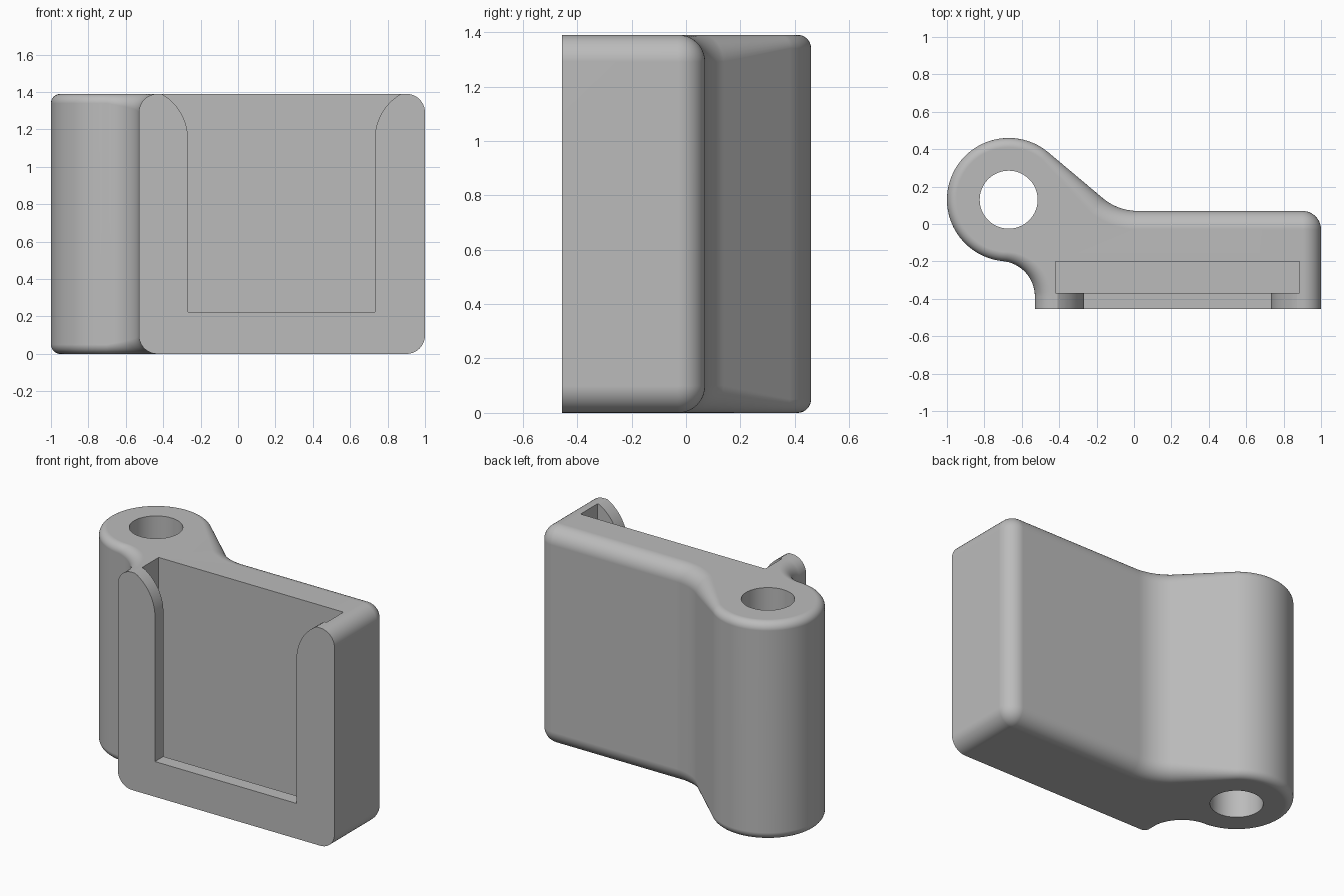
import bpy, bmesh
from math import sin, cos, tan, pi, radians, asin
from mathutils import Vector

cube = bpy.data.objects.get("Cube")
if cube:
    bpy.data.objects.remove(cube)

H = 1.39
FRONT = -0.455
R_PLATE, R_BARREL = 0.099, 0.05
BARREL = Vector((-0.67, 0.13))

grey = bpy.data.materials.new("light grey")
grey.use_nodes = True
grey.diffuse_color = (0.5, 0.5, 0.5, 1)
grey.node_tree.nodes["Principled BSDF"].inputs["Base Color"].default_value = grey.diffuse_color


def make_object(name, bm):
    bmesh.ops.recalc_face_normals(bm, faces=bm.faces)
    mesh = bpy.data.meshes.new(name)
    bm.to_mesh(mesh)
    bm.free()
    mesh.materials.append(grey)
    obj = bpy.data.objects.new(name, mesh)
    bpy.context.collection.objects.link(obj)
    return obj


def arc(center, radius, a0, a1, n, f0, f1, side=1):
    """Outline samples: point, outward normal and edge rounding; side -1 is concave."""
    out = []
    for i in range(n + 1):
        t = i / n
        a = radians(a0 + (a1 - a0) * t)
        d = Vector((cos(a), sin(a)))
        out.append((Vector(center) + d * radius, d * side, f0 + (f1 - f0) * t))
    return out


# Plan outline: plate, sloping web, barrel and concave neck
neck_r = 0.19
neck = Vector((-0.53 - neck_r, 0))
swing = asin((BARREL.x - neck.x) / (0.33 + neck_r))
neck.y = BARREL.y - (0.33 + neck_r) * cos(swing)
swing = swing * 180 / pi
right, left = Vector((1, 0)), Vector((-1, 0))

outline = [(Vector((1, FRONT)), right, R_PLATE)]
outline += arc((0.9, -0.03), 0.1, 0, 90, 12, R_PLATE, R_PLATE)
outline += arc((0.02, 0.36), 0.29, -90, -130, 10, R_PLATE, R_PLATE, -1)
outline += arc(BARREL, 0.33, 50, 270 - swing, 56, R_BARREL, R_BARREL)
outline += arc(neck, neck_r, 90 - swing, 0, 16, R_BARREL, R_PLATE, -1)[1:]
outline += [(Vector((-0.53, FRONT)), right * -1, R_PLATE)]

# Body: stacked outlines with rounded upper and lower rims
bm = bmesh.new()
rings = []
STEPS = 10
for top in (False, True):
    for i in range(STEPS + 1):
        a = pi / 2 * (i / STEPS if not top else 1 - i / STEPS)
        ring = []
        for p, n, r in outline:
            q = p - n * r * (1 - sin(a))
            z = r * (1 - cos(a))
            ring.append(bm.verts.new((q.x, q.y, H - z if top else z)))
        rings.append(ring)
for low, high in zip(rings, rings[1:]):
    for i in range(len(low)):
        j = (i + 1) % len(low)
        bm.faces.new((low[i], low[j], high[j], high[i]))
bm.faces.new(rings[0])
bm.faces.new(rings[-1])
body = make_object("hinge_body", bm)

# Pin hole cutter
bm = bmesh.new()
bmesh.ops.create_cone(bm, cap_ends=True, segments=64, radius1=0.155, radius2=0.155, depth=2)
bmesh.ops.translate(bm, verts=bm.verts, vec=(BARREL.x, BARREL.y, H / 2))
cutters = [make_object("pin_hole_cutter", bm)]


def front_prism(name, points, y0, y1):
    """Extrude an x-z profile from y0 to y1."""
    bm = bmesh.new()
    face = bm.faces.new([bm.verts.new((x, y0, z)) for x, z in points])
    res = bmesh.ops.extrude_face_region(bm, geom=[face])
    verts = [v for v in res["geom"] if isinstance(v, bmesh.types.BMVert)]
    bmesh.ops.translate(bm, verts=verts, vec=(0, y1 - y0, 0))
    return make_object(name, bm)


# Slot open at the top, behind the front lip
cutters.append(front_prism("slot_cutter",
               [(-0.42, 0.1), (0.885, 0.1), (0.885, 1.6), (-0.42, 1.6)], -0.37, -0.2))

# Window through the lip, flaring out at the top
mid, half, low, flare_z, flare_r = 0.232, 0.5, 0.225, 1.15, 0.276
flare = [(half + flare_r * (1 - cos(a)), flare_z + flare_r * sin(a))
         for a in (radians(61 * i / 12) for i in range(13))]
side = [(half, low)] + flare + [(flare[-1][0], 1.6)]
profile = [(mid + x, z) for x, z in side] + [(mid - x, z) for x, z in reversed(side)]
cutters.append(front_prism("window_cutter", profile, -0.6, -0.3))

bpy.ops.object.select_all(action='DESELECT')
bpy.context.view_layer.objects.active = body
body.select_set(True)
for c in cutters:
    mod = body.modifiers.new(c.name, 'BOOLEAN')
    mod.operation = 'DIFFERENCE'
    mod.solver = 'EXACT'
    mod.object = c
    bpy.ops.object.modifier_apply(modifier=mod.name)
    bpy.data.objects.remove(c)

bpy.ops.object.shade_smooth_by_angle(angle=radians(30))
weighted = body.modifiers.new("even_shading", 'WEIGHTED_NORMAL')
weighted.keep_sharp = True
